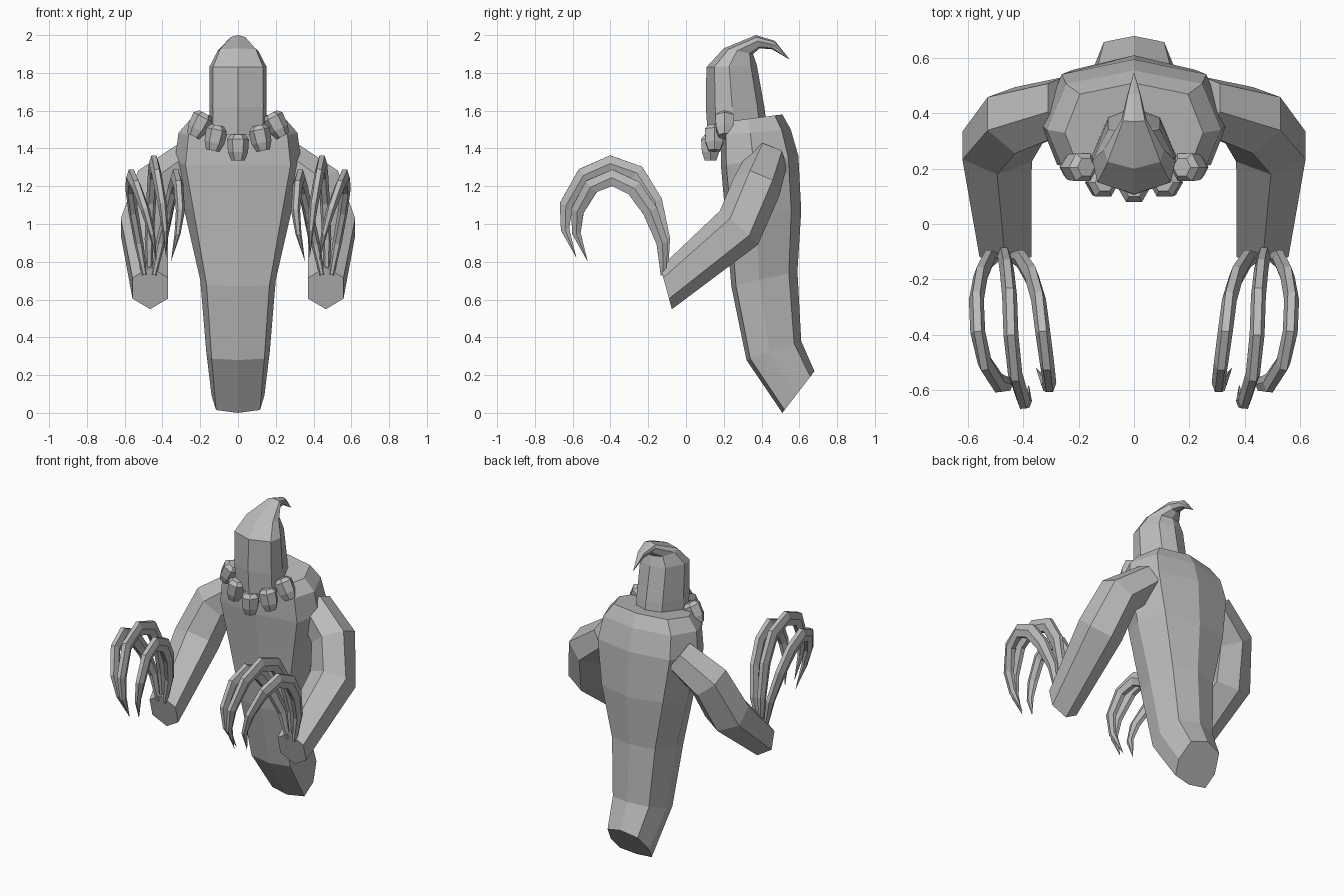
import bpy, bmesh, math
from mathutils import Vector, Matrix

if "Cube" in bpy.data.objects:
    bpy.data.objects.remove(bpy.data.objects["Cube"])

grey = bpy.data.materials.new("plain grey")
grey.diffuse_color = (0.5, 0.5, 0.5, 1)
grey.use_nodes = True
grey.node_tree.nodes["Principled BSDF"].inputs["Base Color"].default_value = grey.diffuse_color


def make(name, rings, mirror=False):
    """Skin a list of closed point rings into a capped, flat-shaded object."""
    bm = bmesh.new()
    loops = [[bm.verts.new(p) for p in ring] for ring in rings]
    n = len(loops[0])
    for a, b in zip(loops, loops[1:]):
        for i in range(n):
            j = (i + 1) % n
            bm.faces.new((a[i], a[j], b[j], b[i]))
    bm.faces.new(loops[0])
    bm.faces.new(loops[-1])
    bmesh.ops.remove_doubles(bm, verts=bm.verts, dist=0.0005)
    bmesh.ops.recalc_face_normals(bm, faces=bm.faces)
    me = bpy.data.meshes.new(name)
    bm.to_mesh(me)
    bm.free()
    me.materials.append(grey)
    ob = bpy.data.objects.new(name, me)
    bpy.context.collection.objects.link(ob)
    if mirror:
        ob.modifiers.new("mirror", 'MIRROR').use_mirror_merge = False
    return ob


def tilted_ring(w, front, back, section):
    """Ring symmetric in x, between a front and a back point given as (y, z)."""
    pts = []
    for fx, t in section:
        y = front[0] + (back[0] - front[0]) * t
        z = front[1] + (back[1] - front[1]) * t
        pts.append((fx * w, y, z))
    return pts


def sweep(path, radii, sides, end=None, phase=0.0):
    """Rings along a path; radii are (sideways, in the bending plane)."""
    path = [Vector(p) for p in path]
    rings = []
    for i, c in enumerate(path):
        t = (path[min(i + 1, len(path) - 1)] - path[max(i - 1, 0)]).normalized()
        if end and i == len(path) - 1:
            t = Vector(end).normalized()
        u = Vector((1, 0, 0))
        u = (u - t * u.dot(t)).normalized()
        v = t.cross(u)
        rx, ry = radii[i]
        ring = []
        for k in range(sides):
            a = 2 * math.pi * k / sides + phase
            ring.append(c + u * (rx * math.cos(a)) + v * (ry * math.sin(a)))
        rings.append(ring)
    return rings


# Body: eight-sided robe, widest at the shoulders, tail kicked back
robe = [(0, 0), (.83, .07), (1, .42), (.78, .87),
        (0, 1), (-.78, .87), (-1, .42), (-.83, .07)]
make("body", [tilted_ring(w, f, b, robe) for w, f, b in [
    (.14, (.51, .0), (.68, .22)),
    (.168, (.32, .28), (.61, .38)),
    (.20, (.24, .67), (.59, .75)),
    (.285, (.205, 1.08), (.61, 1.07)),
    (.335, (.185, 1.31), (.595, 1.36)),
    (.315, (.185, 1.47), (.555, 1.50)),
    (.25, (.20, 1.54), (.51, 1.58)),
]])

# Hooded head: column that bends back into a drooping point
hood = [(0, 0), (.88, .16), (1, .45), (.62, .88),
        (0, 1), (-.62, .88), (-1, .45), (-.88, .16)]
make("hooded_head", [tilted_ring(w, f, b, hood) for w, f, b in [
    (.15, (.115, 1.47), (.425, 1.54)),
    (.152, (.105, 1.62), (.415, 1.62)),
    (.15, (.108, 1.83), (.375, 1.84)),
    (.108, (.20, 1.93), (.355, 1.90)),
    (.045, (.37, 2.0), (.39, 1.93)),
    (.025, (.47, 1.97), (.455, 1.925)),
    (.0, (.55, 1.87), (.55, 1.87)),
]])

# Necklace of chunky tapered beads
for i, (x, y, z, tilt) in enumerate([
        (-.205, .205, 1.525, 28), (-.12, .15, 1.455, 12), (0, .13, 1.405, 0),
        (.12, .15, 1.455, -12), (.205, .205, 1.525, -28)]):
    m = Matrix.Translation((x, y, z)) @ Matrix.Rotation(math.radians(tilt), 4, 'Y')
    rings = [[m @ Vector((r * math.cos(a), r * math.sin(a), h))
              for a in [k * math.pi / 3 for k in range(6)]]
             for r, h in [(.036, .068), (.058, .045), (.053, -.025), (.036, -.068)]]
    make("necklace_bead_%d" % (i + 1), rings)

# Arms: bent sleeves, six-sided with a ridge along the top
make("arms", sweep(
    [(.25, .43, 1.34), (.43, .375, 1.20), (.495, .28, .98), (.465, -.105, .66)],
    [(.11, .11), (.135, .13), (.145, .135), (.108, .115)],
    6, end=(0, -.965, -.26), phase=math.pi / 6), mirror=True)

# Long curled claws, three on each hand
claw_sizes = [(.014, .016), (.024, .036), (.026, .046), (.027, .05), (.027, .05),
              (.026, .047), (.024, .04), (.016, .026), (0, 0)]
inner_outer_yz = [(-.12, .73), (-.125, .90), (-.19, 1.07), (-.275, 1.19), (-.39, 1.245),
                  (-.50, 1.20), (-.575, 1.07), (-.58, .95), (-.52, .80)]
middle_yz = [(-.11, .73), (-.115, .92), (-.165, 1.12), (-.26, 1.27), (-.40, 1.32),
             (-.54, 1.26), (-.635, 1.10), (-.64, .97), (-.58, .82)]
for name, xs, yz in [
        ("outer_claws", [.495, .525, .555, .57, .565, .54, .49, .455, .43], inner_outer_yz),
        ("middle_claws", [.47, .47, .46, .45, .445, .43, .40, .385, .38], middle_yz),
        ("inner_claws", [.445, .41, .37, .345, .33, .315, .305, .32, .355], inner_outer_yz)]:
    make(name, sweep([(x, y, z) for x, (y, z) in zip(xs, yz)], claw_sizes, 6), mirror=True)
